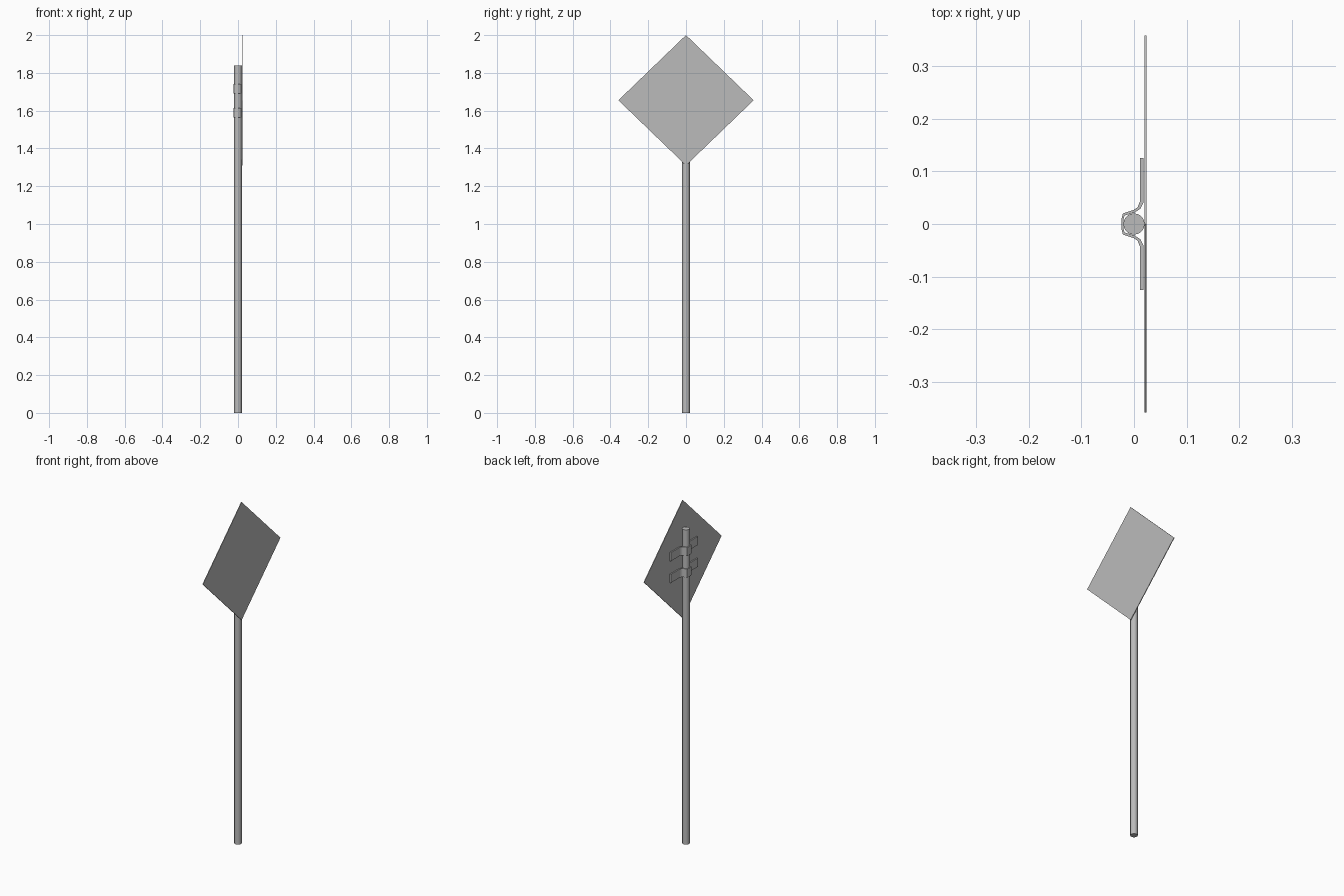
import bpy, bmesh
from mathutils import Vector

cube = bpy.data.objects.get("Cube")
if cube:
    bpy.data.objects.remove(cube, do_unlink=True)

grey = bpy.data.materials.new("galvanised grey")
grey.use_nodes = True
colour = (0.5, 0.5, 0.5, 1)
grey.diffuse_color = colour
grey.node_tree.nodes["Principled BSDF"].inputs["Base Color"].default_value = colour


def extrude(name, outline, offset):
    """Solid made by sweeping a closed outline along an offset."""
    bm = bmesh.new()
    face = bm.faces.new([bm.verts.new(p) for p in outline])
    swept = bmesh.ops.extrude_face_region(bm, geom=[face])["geom"]
    verts = [v for v in swept if isinstance(v, bmesh.types.BMVert)]
    bmesh.ops.translate(bm, verts=verts, vec=Vector(offset))
    bmesh.ops.recalc_face_normals(bm, faces=bm.faces)
    mesh = bpy.data.meshes.new(name)
    bm.to_mesh(mesh)
    bm.free()
    mesh.materials.append(grey)
    obj = bpy.data.objects.new(name, mesh)
    bpy.context.collection.objects.link(obj)
    return obj


# Round post
bpy.ops.mesh.primitive_cylinder_add(vertices=24, radius=0.02, depth=1.84, location=(0, 0, 0.92))
post = bpy.context.object
post.name = "post"
post.data.materials.append(grey)
bpy.ops.object.shade_smooth_by_angle()

# Thin diamond panel on the +x side of the post
mid, half_y, half_z = 1.655, 0.358, 0.345
diamond = [(0.02, y * half_y, mid + z * half_z) for y, z in ((1, 0), (0, 1), (-1, 0), (0, -1))]
extrude("sign_panel", diamond, (0.004, 0, 0))

# Straps wrapped round the back of the post, with flat tabs behind the panel
outer = [(0.011, 0.125), (0.011, 0.042), (0.007, 0.032), (0, 0.027), (-0.021, 0.02), (-0.024, 0.008)]
inner = [(-0.02, 0.008), (-0.018, 0.016), (0.002, 0.022), (0.012, 0.029), (0.018, 0.041), (0.018, 0.125)]


def mirrored(points):
    return [(x, -y) for x, y in reversed(points)]


strap = outer + mirrored(outer) + mirrored(inner) + inner
for name, z in (("upper_strap", 1.692), ("lower_strap", 1.565)):
    extrude(name, [(x, y, z) for x, y in strap], (0, 0, 0.05))
